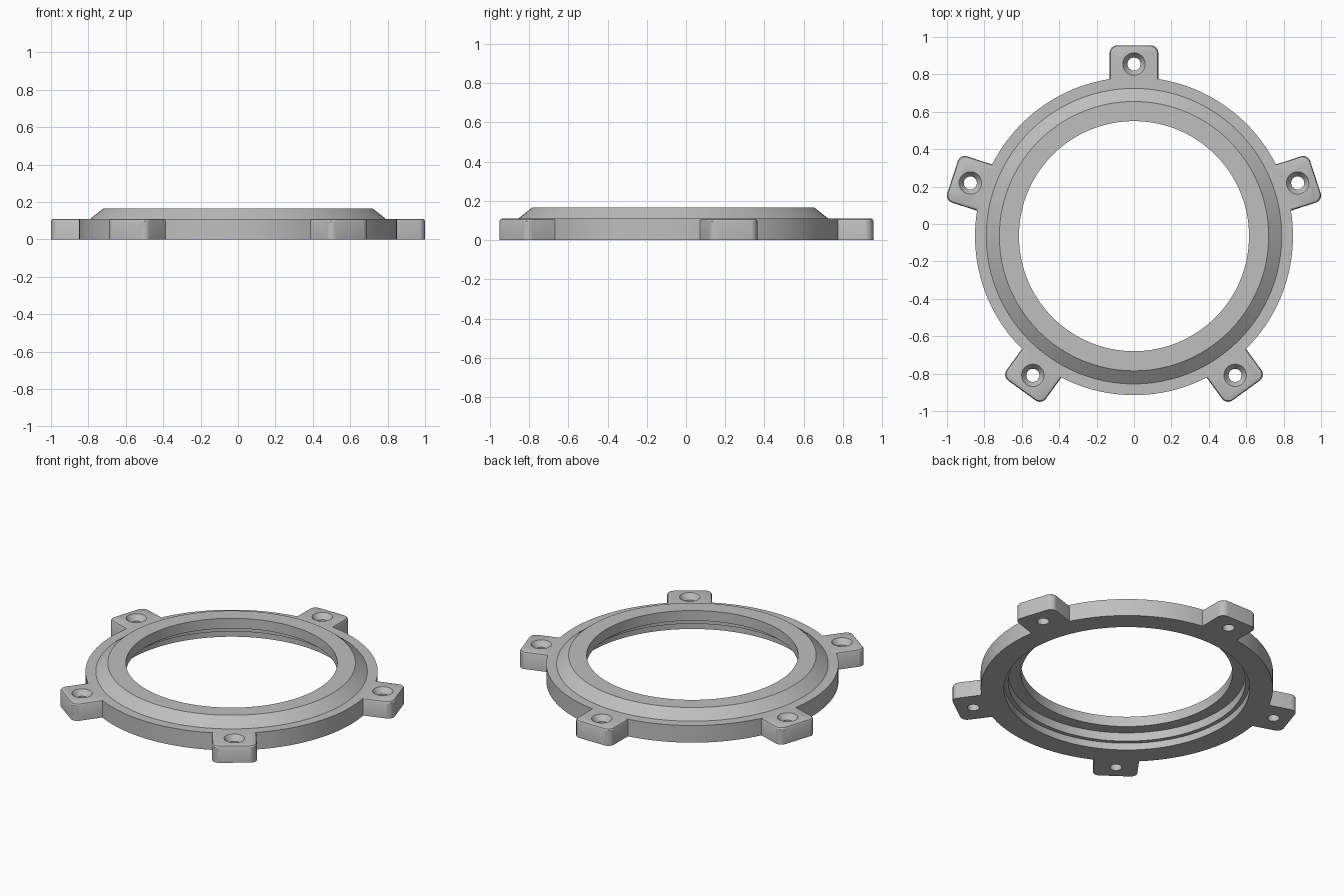
import bpy, bmesh
from math import sin, cos, pi, radians
from mathutils import Matrix

if "Cube" in bpy.data.objects:
    bpy.data.objects.remove(bpy.data.objects["Cube"], do_unlink=True)

CENTRE_Y = -0.065   # the odd lug count puts the ring axis off centre
TAB_COUNT = 5
TAB_TOP = 0.11
HOLE_DIST = 0.92

metal = bpy.data.materials.new("light grey metal")
metal.use_nodes = True
grey = (0.52, 0.52, 0.52, 1)
metal.diffuse_color = grey
metal.node_tree.nodes["Principled BSDF"].inputs["Base Color"].default_value = grey


def make_object(name, bm):
    bmesh.ops.recalc_face_normals(bm, faces=bm.faces)
    mesh = bpy.data.meshes.new(name)
    bm.to_mesh(mesh)
    bm.free()
    mesh.materials.append(metal)
    obj = bpy.data.objects.new(name, mesh)
    bpy.context.collection.objects.link(obj)
    return obj


def loft(bm, loops, closed, matrix):
    """Skin a stack of point loops; join last to first if closed, else cap."""
    rows = [[bm.verts.new(matrix @ Matrix.Translation(p).to_translation()) for p in loop]
            for loop in loops]
    count = len(rows[0])
    pairs = list(zip(rows, rows[1:]))
    if closed:
        pairs.append((rows[-1], rows[0]))
    else:
        bm.faces.new(rows[0][::-1])
        bm.faces.new(rows[-1])
    for a, b in pairs:
        for i in range(count):
            j = (i + 1) % count
            bm.faces.new((a[i], a[j], b[j], b[i]))


def circle(r, z, steps):
    return [(r * cos(2 * pi * i / steps), r * sin(2 * pi * i / steps), z)
            for i in range(steps)]


def tab_outline(inset, z):
    """Rectangle pointing along +y with two rounded outer corners."""
    w, tip, base, r = 0.13 - inset, 1.02 - inset, 0.81, 0.04
    pts = [(-w, base, z), (w, base, z)]
    for side, start in ((1, 0), (-1, 90)):
        for k in range(9):
            a = radians(start + 90 * k / 8)
            pts.append((side * (w - r) + r * cos(a), tip - r + r * sin(a), z))
    return pts


place = Matrix.Translation((0, CENTRE_Y, 0))
turns = [place @ Matrix.Rotation(2 * pi * i / TAB_COUNT, 4, 'Z') for i in range(TAB_COUNT)]

# Ring body: stepped bore, flat rim and conical shoulder
profile = [(0.85, 0), (0.85, TAB_TOP), (0.79, TAB_TOP), (0.72, 0.165), (0.615, 0.165),
           (0.615, 0.10), (0.69, 0.10), (0.69, 0.045), (0.715, 0.045), (0.715, 0)]
bm = bmesh.new()
loft(bm, [circle(r, z, 144) for r, z in profile], True, place)
ring = make_object("flange_ring", bm)

# Mounting tabs with a softened top edge
bm = bmesh.new()
for m in turns:
    loft(bm, [tab_outline(0, 0), tab_outline(0, TAB_TOP - 0.012),
              tab_outline(0.004, TAB_TOP - 0.004),
              tab_outline(0.012, TAB_TOP)], False, m)
tabs = make_object("mounting_tabs", bm)

# Countersunk screw hole cutters
bm = bmesh.new()
hole = [(0.035, -0.05), (0.035, 0.075), (0.06, TAB_TOP), (0.06, 0.2)]
for m in turns:
    loft(bm, [circle(r, z, 32) for r, z in hole], False,
         m @ Matrix.Translation((0, HOLE_DIST, 0)))
holes = make_object("screw_hole_cutters", bm)

# Join the tabs to the ring, then drill the holes
bpy.ops.object.select_all(action='DESELECT')
bpy.context.view_layer.objects.active = ring
ring.select_set(True)
for helper, operation in ((tabs, 'UNION'), (holes, 'DIFFERENCE')):
    mod = ring.modifiers.new(helper.name, 'BOOLEAN')
    mod.operation = operation
    mod.solver = 'EXACT'
    mod.object = helper
    bpy.ops.object.modifier_apply(modifier=mod.name)
    bpy.data.objects.remove(helper, do_unlink=True)
bpy.ops.object.shade_smooth_by_angle(angle=radians(28))
